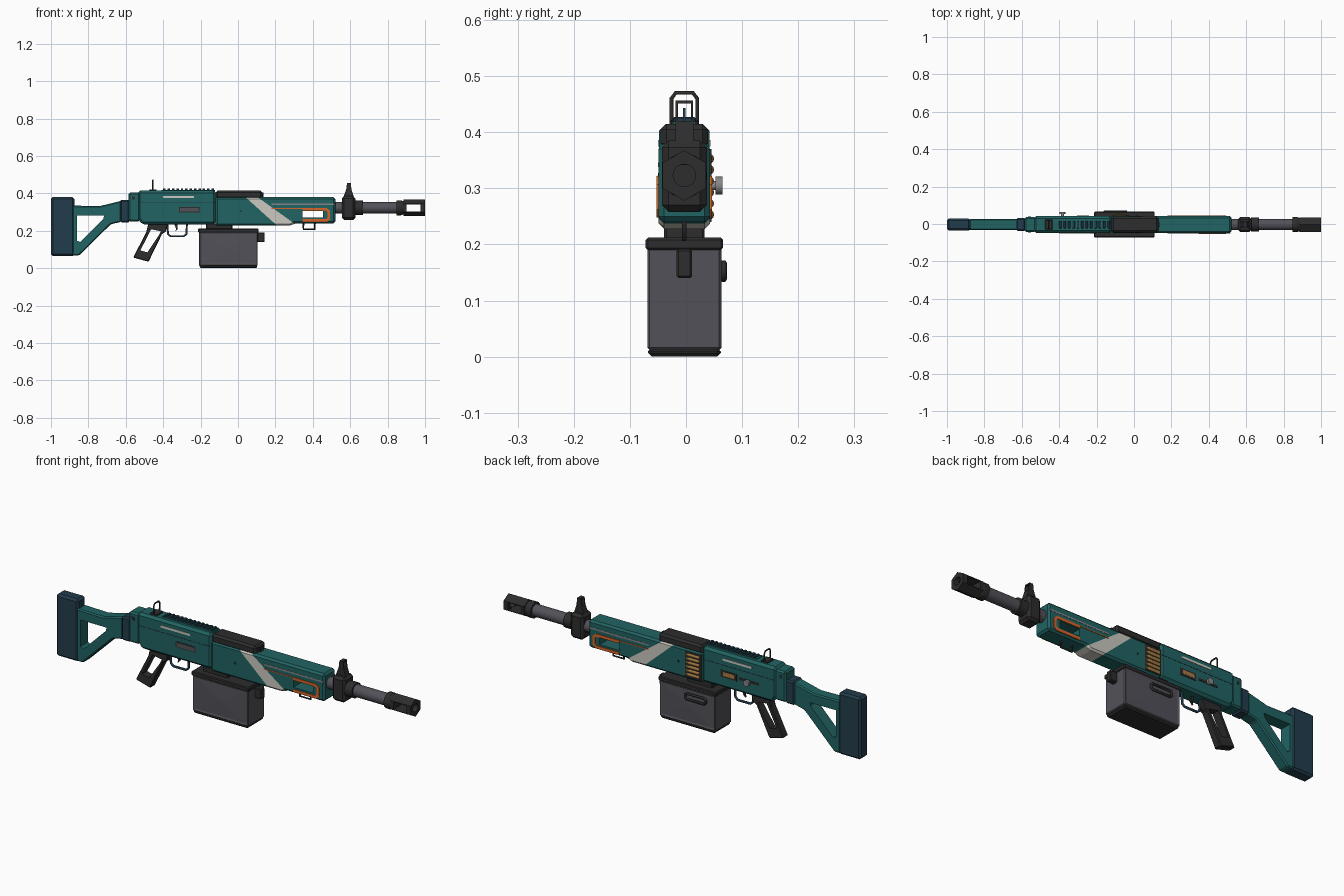
import bpy, bmesh, math
from mathutils import Vector

if "Cube" in bpy.data.objects:
    bpy.data.objects.remove(bpy.data.objects["Cube"])

YC = -0.003   # centre plane of the body
AXIS = 0.323  # barrel height


def material(name, r, g, b):
    m = bpy.data.materials.new(name)
    m.use_nodes = True
    m.diffuse_color = (r, g, b, 1)
    m.node_tree.nodes["Principled BSDF"].inputs["Base Color"].default_value = (r, g, b, 1)
    return m


TEAL = material("teal", 0.015, 0.125, 0.122)
NAVY = material("dark blue", 0.016, 0.046, 0.072)
BLACK = material("black", 0.026, 0.026, 0.026)
GREY = material("violet grey", 0.085, 0.083, 0.1)
STEEL = material("steel", 0.24, 0.24, 0.25)
WHITE = material("off white", 0.6, 0.58, 0.52)
ORANGE = material("orange", 0.68, 0.13, 0.02)
BRASS = material("brass", 0.38, 0.2, 0.055)


def finish(name, bm, mat, smooth=False):
    bmesh.ops.recalc_face_normals(bm, faces=bm.faces[:])
    me = bpy.data.meshes.new(name)
    bm.to_mesh(me)
    bm.free()
    me.materials.append(mat)
    if smooth:
        me.shade_smooth()
        me.set_sharp_from_angle(angle=math.radians(35))
    ob = bpy.data.objects.new(name, me)
    bpy.context.collection.objects.link(ob)
    return ob


def prism_mesh(pts, y0, y1, bevel=0):
    """Side profile in x and z, extruded across y."""
    bm = bmesh.new()
    face = bm.faces.new([bm.verts.new((x, y0, z)) for x, z in pts])
    ext = bmesh.ops.extrude_face_region(bm, geom=[face])["geom"]
    bmesh.ops.translate(bm, vec=(0, y1 - y0, 0), verts=[v for v in ext if isinstance(v, bmesh.types.BMVert)])
    bmesh.ops.recalc_face_normals(bm, faces=bm.faces[:])
    if bevel:
        bmesh.ops.bevel(bm, geom=bm.edges[:], offset=bevel, segments=1, affect='EDGES', clamp_overlap=True)
    return bm


def prism(name, pts, hw, mat, bevel=0):
    return finish(name, prism_mesh(pts, YC - hw, YC + hw, bevel), mat)


def rect(x0, x1, z0, z1):
    return [(x0, z0), (x1, z0), (x1, z1), (x0, z1)]


def box(name, x0, x1, z0, z1, hw, mat, bevel=0):
    return prism(name, rect(x0, x1, z0, z1), hw, mat, bevel)


def plate(name, pts, side, hw, mat, t=0.004):
    """Thin plate on one flank of a body of half width hw."""
    y = YC + side * hw
    return finish(name, prism_mesh(pts, y - t / 2, y + t / 2), mat)


def rod(name, x0, x1, r0, mat, n=24, r1=None, y=YC, z=AXIS):
    bm = bmesh.new()
    rings = []
    for x, r in ((x0, r0), (x1, r0 if r1 is None else r1)):
        rings.append([bm.verts.new((x, y + r * math.sin(i * math.tau / n), z + r * math.cos(i * math.tau / n)))
                      for i in range(n)])
        bm.faces.new(rings[-1])
    for i in range(n):
        j = (i + 1) % n
        bm.faces.new((rings[0][i], rings[0][j], rings[1][j], rings[1][i]))
    return finish(name, bm, mat, n > 8)


def loop(name, pts, r, mat, closed=False):
    """Bent wire through 3D points."""
    cu = bpy.data.curves.new(name, 'CURVE')
    cu.dimensions = '3D'
    cu.bevel_depth = r
    cu.bevel_resolution = 1
    cu.use_fill_caps = True
    sp = cu.splines.new('POLY')
    sp.points.add(len(pts) - 1)
    for p, co in zip(sp.points, pts):
        p.co = (*co, 1)
    sp.use_cyclic_u = closed
    cu.materials.append(mat)
    ob = bpy.data.objects.new(name, cu)
    bpy.context.collection.objects.link(ob)
    return ob


def cut(ob, cutter):
    mod = ob.modifiers.new("cut", 'BOOLEAN')
    mod.operation = 'DIFFERENCE'
    mod.solver = 'EXACT'
    mod.object = cutter
    bpy.context.view_layer.objects.active = ob
    bpy.ops.object.modifier_apply(modifier="cut")
    bpy.data.objects.remove(cutter)


# Shoulder stock with triangular opening
box("butt_pad", -1.0, -0.875, 0.065, 0.38, 0.032, NAVY, 0.01)
stock = prism("stock", [(-0.885, 0.335), (-0.74, 0.332), (-0.625, 0.36), (-0.625, 0.248), (-0.68, 0.235),
                        (-0.85, 0.068), (-0.885, 0.068)], 0.03, TEAL, 0.006)
cut(stock, prism("stock_cutter", [(-0.862, 0.283), (-0.715, 0.283), (-0.72, 0.265), (-0.845, 0.14),
                                  (-0.862, 0.148)], 0.1, TEAL))
box("stock_coupling", -0.63, -0.58, 0.245, 0.365, 0.034, NAVY, 0.007)

# Receiver
box("rear_block", -0.585, -0.525, 0.25, 0.405, 0.04, TEAL, 0.008)
prism("receiver", [(-0.535, 0.415), (-0.535, 0.265), (-0.515, 0.235), (-0.118, 0.235), (-0.118, 0.415)],
      0.045, TEAL, 0.012)
box("feed_cover", -0.12, 0.13, 0.37, 0.415, 0.042, BLACK, 0.01)
box("cover_latch", 0.125, 0.137, 0.38, 0.405, 0.012, BLACK)
box("top_rail", -0.41, -0.123, 0.41, 0.419, 0.02, TEAL)
for i in range(12):
    x = -0.40 + i * 0.0235
    box("rail_tooth", x, x + 0.013, 0.417, 0.427, 0.02, NAVY, 0.002)
for s in (-1, 1):
    plate("receiver_slit", rect(-0.40, -0.235, 0.375, 0.386), s, 0.045, WHITE)
    plate("receiver_seam", rect(-0.52, -0.125, 0.349, 0.352), s, 0.045, NAVY, 0.002)
    plate("rear_pin", rect(-0.566, -0.552, 0.367, 0.383), s, 0.04, BLACK)
    plate("takedown_pin", rect(0.01, 0.02, 0.30, 0.31), s, 0.046, BLACK)

# Ports and charging handle
plate("side_port", rect(-0.315, -0.205, 0.298, 0.327), -1, 0.045, BLACK)
plate("bolt", rect(-0.31, -0.21, 0.302, 0.323), -1, 0.046, GREY)
plate("eject_port", rect(-0.315, -0.225, 0.29, 0.325), 1, 0.045, BLACK)
plate("chambered_case", rect(-0.305, -0.24, 0.298, 0.318), 1, 0.046, BRASS)
plate("handle_track", rect(-0.44, -0.33, 0.3, 0.312), 1, 0.045, BLACK)
for name, r, y0, y1 in (("handle_stem", 0.008, 0.038, 0.055), ("handle_knob", 0.016, 0.053, 0.065)):
    pts = [(-0.382 + r * math.cos(i * math.tau / 12), 0.305 + r * math.sin(i * math.tau / 12)) for i in range(12)]
    finish(name, prism_mesh(pts, y0, y1), STEEL, True)

# Fore end, with a slanted stripe cut into its skin
bm = prism_mesh([(-0.12, 0.228), (0.285, 0.228), (0.30, 0.24), (0.52, 0.24), (0.52, 0.38), (-0.12, 0.38)],
                YC - 0.046, YC + 0.046, 0.011)
edges = ((0.04, 1.107), (0.105, 1.39))
for x, slope in edges:
    bmesh.ops.bisect_plane(bm, geom=bm.verts[:] + bm.edges[:] + bm.faces[:],
                           plane_co=(x, 0, 0.38), plane_no=Vector((1, 0, slope)).normalized())
for f in bm.faces:
    c = f.calc_center_median()
    lo, hi = [x + slope * (0.38 - c.z) for x, slope in edges]
    f.material_index = int(lo < c.x < hi)
fore_end = finish("fore_end", bm, TEAL)
fore_end.data.materials.append(WHITE)
cut(fore_end, box("vent_cutter", 0.345, 0.455, 0.27, 0.305, 0.1, TEAL))
trim = [(0.345, 0.322), (0.475, 0.322), (0.492, 0.307), (0.492, 0.262), (0.478, 0.248), (0.345, 0.248),
        (0.345, 0.262), (0.47, 0.262), (0.478, 0.27), (0.478, 0.3), (0.47, 0.308), (0.345, 0.308)]
for s in (-1, 1):
    plate("orange_trim", trim, s, 0.046, ORANGE, 0.007)
    plate("orange_line", rect(0.18, 0.346, 0.318, 0.322), s, 0.046, ORANGE, 0.005)
    plate("fore_end_groove", rect(0.18, 0.515, 0.338, 0.346), s, 0.046, STEEL, 0.002)
loop("sling_loop", [(0.35, YC, 0.245), (0.35, YC, 0.209), (0.411, YC, 0.209), (0.411, YC, 0.245)], 0.005, BLACK)

# Barrel, front sight and muzzle
rod("barrel", 0.50, 0.87, 0.03, GREY)
box("sight_block", 0.555, 0.628, 0.258, 0.385, 0.04, BLACK, 0.012)
rod("barrel_collar", 0.625, 0.668, 0.038, BLACK)
prism("sight_base", [(0.563, 0.38), (0.62, 0.38), (0.607, 0.42), (0.578, 0.42)], 0.016, BLACK)
prism("sight_top", rect(0.583, 0.603, 0.451, 0.457), 0.015, BLACK)
for s in (-1, 1):
    plate("sight_ear", [(0.578, 0.418), (0.607, 0.418), (0.603, 0.457), (0.583, 0.457)], s, 0.0135, BLACK)
rod("sight_pin", 0.590, 0.596, 0.003, NAVY, 8, z=0.42)
prism("sight_post", [(0.589, 0.418), (0.597, 0.418), (0.594, 0.443), (0.592, 0.443)], 0.002, NAVY)
rod("muzzle_collar", 0.848, 0.872, 0.04, BLACK)
rod("muzzle_neck", 0.87, 0.892, 0.04, BLACK, r1=0.034)
muzzle = rod("muzzle_brake", 0.885, 1.0, 0.045, BLACK, 6)
cut(muzzle, box("slot_cutter", 0.902, 0.975, 0.303, 0.342, 0.1, BLACK))
cut(muzzle, rod("bore_cutter", 0.96, 1.02, 0.02, BLACK))

# Rear sight hoop
hoop = [(-0.025, 0.41), (-0.025, 0.462), (-0.017, 0.472), (0.017, 0.472), (0.025, 0.462), (0.025, 0.41)]
loop("rear_sight", [(-0.455, YC + y * 0.92, z - 0.002) for y, z in hoop], 0.004, BLACK)
box("rear_sight_foot", -0.475, -0.435, 0.41, 0.422, 0.026, BLACK, 0.003)

# Open grip, trigger and guard
grip = prism("grip", [(-0.48, 0.238), (-0.375, 0.238), (-0.385, 0.195), (-0.405, 0.185), (-0.478, 0.035),
                      (-0.56, 0.057), (-0.49, 0.195)], 0.02, BLACK, 0.004)
cut(grip, prism("grip_cutter", [(-0.465, 0.208), (-0.412, 0.198), (-0.422, 0.178), (-0.484, 0.085),
                                (-0.522, 0.095)], 0.1, BLACK))
guard = [(-0.378, 0.24), (-0.374, 0.182), (-0.36, 0.171), (-0.29, 0.171), (-0.276, 0.182), (-0.273, 0.24)]
loop("trigger_guard", [(x, YC, z) for x, z in guard], 0.006, NAVY)
prism("trigger", [(-0.342, 0.238), (-0.325, 0.238), (-0.322, 0.21), (-0.335, 0.196), (-0.331, 0.212)], 0.005, BLACK)

# Ammunition box
bm = prism_mesh(rect(-0.208, 0.105, 0.012, 0.195), YC - 0.066, YC + 0.066, 0.004)
sides = [f for f in bm.faces if abs(f.normal.y) > 0.9]
bmesh.ops.inset_individual(bm, faces=sides, thickness=0.012, depth=-0.003)
bmesh.ops.poke(bm, faces=sides, offset=0.003)
finish("ammo_box", bm, GREY)
box("ammo_box_base", -0.205, 0.102, 0.0, 0.016, 0.065, BLACK, 0.007)
box("ammo_box_lid", -0.213, 0.11, 0.19, 0.212, 0.069, BLACK, 0.004)
box("ammo_box_latch", 0.103, 0.143, 0.14, 0.192, 0.014, BLACK, 0.004)
box("box_mount", -0.17, -0.03, 0.205, 0.24, 0.036, BLACK, 0.004)
handle = [(-0.15, 0.138), (-0.05, 0.138), (-0.042, 0.146), (-0.042, 0.16), (-0.05, 0.167), (-0.15, 0.167),
          (-0.158, 0.16), (-0.158, 0.146)]
loop("box_handle", [(x, 0.067, z) for x, z in handle], 0.006, BLACK, True)

# Belt feed on the far flank
plate("feed_port", rect(-0.115, -0.025, 0.24, 0.37), 1, 0.046, BLACK)
for i in range(6):
    z = 0.253 + i * 0.02
    rod("cartridge_case", -0.108, -0.048, 0.009, BRASS, 12, y=0.041, z=z)
    rod("cartridge_tip", -0.048, -0.028, 0.008, BRASS, 12, r1=0.003, y=0.042, z=z)
